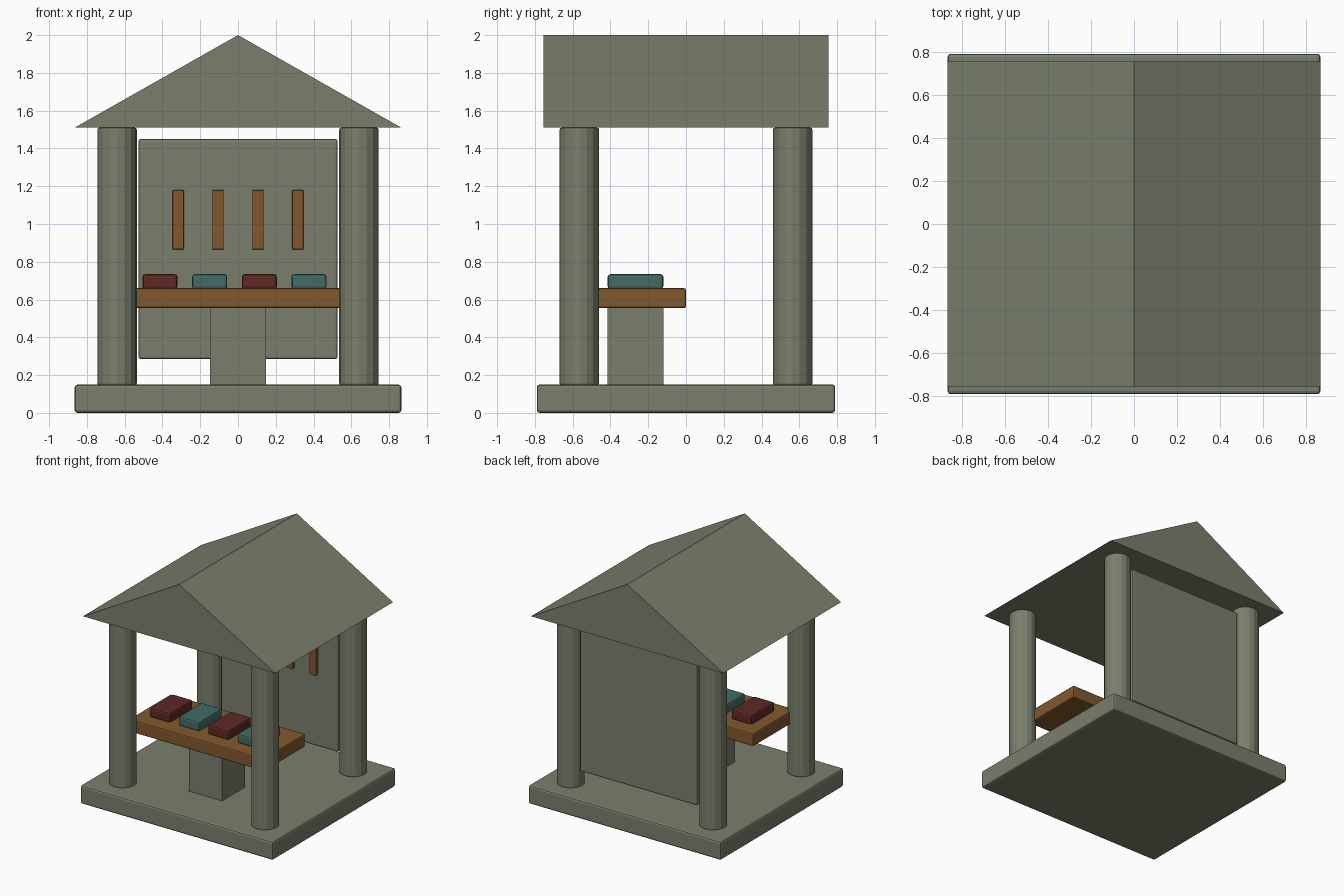
import bpy
import bmesh
import math
from mathutils import Matrix

if "Cube" in bpy.data.objects:
    bpy.data.objects.remove(bpy.data.objects["Cube"])


def material(name, color):
    m = bpy.data.materials.new(name)
    m.diffuse_color = (*color, 1.0)
    m.use_nodes = True
    m.node_tree.nodes["Principled BSDF"].inputs["Base Color"].default_value = m.diffuse_color
    return m


STONE = material("grey green stone", (0.195, 0.212, 0.150))
WOOD = material("brown wood", (0.223, 0.098, 0.027))
RED = material("dark red", (0.112, 0.023, 0.017))
TEAL = material("teal", (0.054, 0.147, 0.130))


def finish(name, bm, mat, bevel=0.0):
    bmesh.ops.recalc_face_normals(bm, faces=bm.faces)
    mesh = bpy.data.meshes.new(name)
    bm.to_mesh(mesh)
    bm.free()
    mesh.materials.append(mat)
    obj = bpy.data.objects.new(name, mesh)
    bpy.context.collection.objects.link(obj)
    if bevel:
        mod = obj.modifiers.new("soft edges", 'BEVEL')
        mod.width = bevel
        mod.segments = 2
        mod.limit_method = 'ANGLE'
        mod.angle_limit = math.radians(40)
    return obj


def box(name, x, y, z, mat, bevel=0.0):
    """Box from (min, max) ranges on each axis."""
    bm = bmesh.new()
    mid = [(a + b) / 2 for a, b in (x, y, z)]
    size = [b - a for a, b in (x, y, z)]
    bmesh.ops.create_cube(
        bm, size=1, matrix=Matrix.Translation(mid) @ Matrix.Diagonal((*size, 1)))
    return finish(name, bm, mat, bevel)


# Floor slab
box("base", (-0.865, 0.865), (-0.79, 0.79), (0, 0.15), STONE, 0.015)

# Four round posts
for sx, side in ((-1, "left"), (1, "right")):
    for sy, end in ((-1, "front"), (1, "back")):
        bm = bmesh.new()
        bmesh.ops.create_cone(
            bm, cap_ends=True, segments=16, radius1=0.104, radius2=0.104, depth=1.365,
            matrix=Matrix.Translation((sx * 0.64, sy * 0.565, 0.8275)))
        finish(f"{end}_{side}_post", bm, STONE, 0.01)

# Gable roof: triangle extruded front to back
bm = bmesh.new()
tri = bm.faces.new([bm.verts.new((x, -0.755, z))
                    for x, z in ((-0.865, 1.51), (0.865, 1.51), (0, 2.0))])
ext = bmesh.ops.extrude_face_region(bm, geom=[tri])
bmesh.ops.translate(bm, vec=(0, 1.51, 0),
                    verts=[v for v in ext["geom"] if isinstance(v, bmesh.types.BMVert)])
finish("roof", bm, STONE)

# Back panel with four hanging handles
box("back_panel", (-0.527, 0.527), (0.53, 0.61), (0.285, 1.45), STONE, 0.012)
for i in range(4):
    x = (i - 1.5) * 0.211
    box(f"hanging_handle_{i + 1}", (x - 0.03, x + 0.03), (0.505, 0.537),
        (0.865, 1.18), WOOD, 0.005)

# Counter on its pedestal
box("pedestal", (-0.148, 0.148), (-0.415, -0.12), (0.14, 0.56), STONE)
box("counter", (-0.605, 0.605), (-0.53, 0.0), (0.555, 0.66), WOOD, 0.01)

# Goods on the counter, alternating colours
for i in range(4):
    x = -0.413 + i * 0.263
    box(f"goods_block_{i + 1}", (x - 0.093, x + 0.093), (-0.415, -0.12),
        (0.655, 0.735), TEAL if i % 2 else RED, 0.015)
